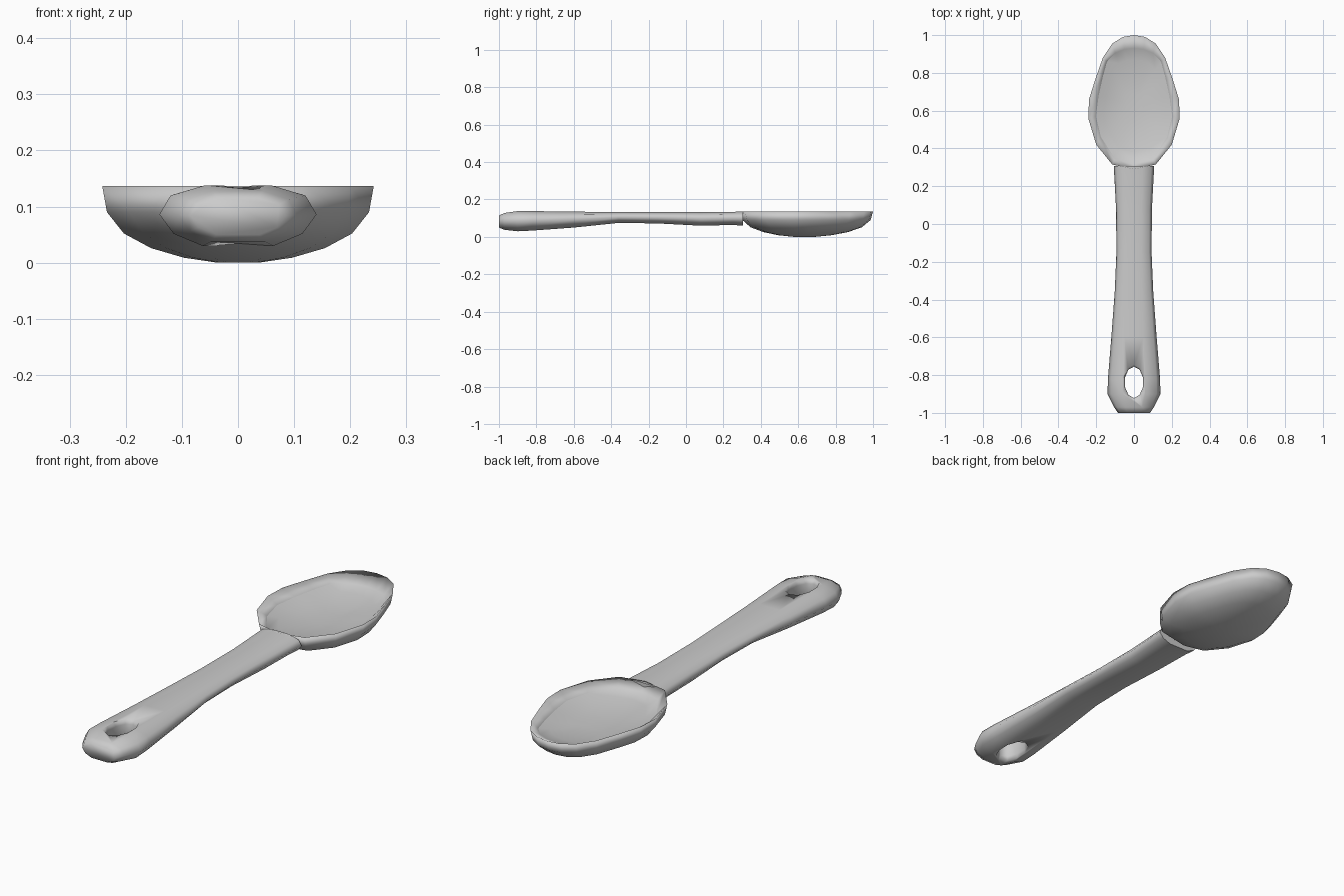
import bpy, bmesh, math

if "Cube" in bpy.data.objects:
    bpy.data.objects.remove(bpy.data.objects["Cube"])

def loft(name, rings, sharp_ring=None):
    """Skin a list of closed rings with equal vertex counts, smooth shaded."""
    bm = bmesh.new()
    vs = [[bm.verts.new(p) for p in r] for r in rings]
    n = len(rings[0])
    for a, b in zip(vs, vs[1:]):
        for i in range(n):
            j = (i + 1) % n
            bm.faces.new((a[i], a[j], b[j], b[i]))
    bm.faces.new(vs[0][::-1])
    bm.faces.new(vs[-1])
    bmesh.ops.recalc_face_normals(bm, faces=bm.faces)
    for f in bm.faces:
        f.smooth = True
    # Crease along the sides of one ring, left soft at its two ends
    if sharp_ring is not None:
        r = vs[sharp_ring]
        for i in range(n):
            a, b = r[i], r[(i + 1) % n]
            if min(abs(a.co.x), abs(b.co.x)) > .08:
                bm.edges.get((a, b)).smooth = False
    me = bpy.data.meshes.new(name)
    bm.to_mesh(me)
    bm.free()
    ob = bpy.data.objects.new(name, me)
    bpy.context.collection.objects.link(ob)
    return ob

def mirrored(half):
    """Complete a half outline whose first and last points lie on x = 0."""
    return half + [(-x, y) for x, y in half[-2:0:-1]]

# Bowl: egg-shaped rim outlines, shrunk towards the deepest point
outer = mirrored([(0, 1), (.06, .99), (.115, .955), (.165, .88), (.207, .76),
                  (.238, .66), (.242, .56), (.2, .42), (.115, .315), (0, .29)])
inner = mirrored([(0, .93), (.05, .925), (.1, .905), (.143, .86), (.165, .78),
                  (.187, .68), (.202, .57), (.175, .46), (.1, .345), (0, .32)])
CY = .63

def ring(outline, s, z):
    return [(x * s, CY + (y - CY) * s, z) for x, y in outline]

rings = [ring(outer, s, z) for s, z in
         [(.15, 0), (.4, .009), (.64, .026), (.84, .052), (.965, .09), (1, .137)]]
rings += [ring(inner, s, z) for s, z in
          [(1, .102), (.8, .09), (.55, .079), (.25, .073)]]
bowl = loft("bowl", rings, sharp_ring=6)

# Handle: ten-sided section swept along y (y, half width, bottom, top)
section = [(.45, 0), (.82, .2), (1, .52), (.86, .83), (.42, 1)]
section += [(-x, z) for x, z in section[::-1]]
stations = [(-1, .085, .05, .115), (-.97, .105, .038, .128), (-.9, .14, .03, .138),
            (-.82, .138, .034, .138), (-.6, .12, .05, .135), (-.36, .102, .075, .133),
            (-.15, .093, .072, .132), (.08, .095, .06, .132), (.25, .104, .064, .134),
            (.306, .107, .06, .136)]
handle = loft("handle", [[(x * w, y, b + z * (t - b)) for x, z in section]
                         for y, w, b, t in stations])

# Hanging hole, slightly flared at both faces
def oval(z, k):
    return [(.05 * k * math.cos(a), -.838 + .083 * k * math.sin(a), z)
            for a in (math.tau * (i + .5) / 10 for i in range(10))]

cutter = loft("hole_cutter", [oval(0, 1.3), oval(.05, 1), oval(.118, 1), oval(.17, 1.3)])
cutter.hide_render = True
mod = handle.modifiers.new("hole", 'BOOLEAN')
mod.object = cutter
mod.operation = 'DIFFERENCE'
mod.solver = 'EXACT'
bpy.ops.object.select_all(action='DESELECT')
bpy.context.view_layer.objects.active = handle
handle.select_set(True)
bpy.ops.object.modifier_apply(modifier=mod.name)
bpy.data.objects.remove(cutter)
bpy.ops.object.shade_smooth_by_angle(angle=math.radians(85))
